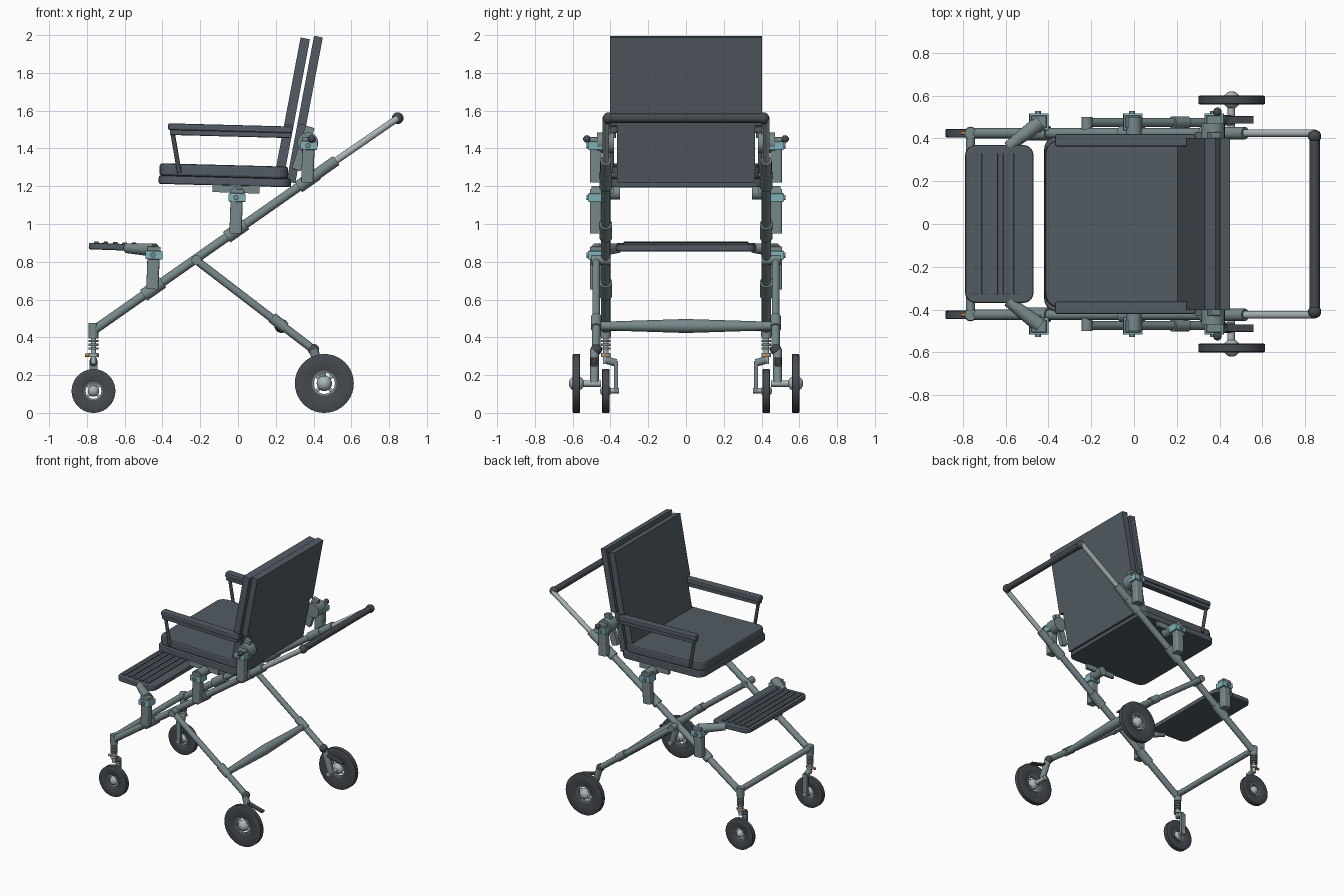
import bpy, bmesh, math
from mathutils import Vector, Matrix

if "Cube" in bpy.data.objects:
    bpy.data.objects.remove(bpy.data.objects["Cube"])


def material(name, rgb):
    m = bpy.data.materials.new(name)
    m.use_nodes = True
    m.diffuse_color = (*rgb, 1)
    m.node_tree.nodes["Principled BSDF"].inputs["Base Color"].default_value = (*rgb, 1)
    return m


PAD = material("slate padding", (0.085, 0.105, 0.125))
RUBBER = material("dark rubber", (0.06, 0.068, 0.078))
STEEL = material("grey teal steel", (0.19, 0.25, 0.26))
LIGHT = material("light steel", (0.40, 0.46, 0.47))
BLUE = material("pale blue clamp", (0.22, 0.45, 0.50))
ORANGE = material("orange pin", (0.55, 0.22, 0.05))


def finish(name, bm, mat, smooth=False):
    bmesh.ops.recalc_face_normals(bm, faces=bm.faces)
    me = bpy.data.meshes.new(name)
    bm.to_mesh(me)
    bm.free()
    me.materials.append(mat)
    ob = bpy.data.objects.new(name, me)
    bpy.context.collection.objects.link(ob)
    if smooth:
        bpy.ops.object.select_all(action='DESELECT')
        ob.select_set(True)
        bpy.context.view_layer.objects.active = ob
        bpy.ops.object.shade_smooth_by_angle(angle=math.radians(40))
    return ob


def tube(name, p, q, r, mat, r2=None):
    p, q = Vector(p), Vector(q)
    d = q - p
    M = Matrix.Translation((p + q) / 2) @ d.to_track_quat('Z', 'Y').to_matrix().to_4x4()
    bm = bmesh.new()
    bmesh.ops.create_cone(bm, cap_ends=True, segments=20, radius1=r,
                          radius2=r if r2 is None else r2, depth=d.length, matrix=M)
    return finish(name, bm, mat, True)


def ball(name, c, r, mat):
    bm = bmesh.new()
    bmesh.ops.create_uvsphere(bm, u_segments=20, v_segments=12, radius=r,
                              matrix=Matrix.Translation(c))
    return finish(name, bm, mat, True)


# Box with rounded upright corners, softened rims and a pitch about y
def box(name, c, size, mat, pitch=0, yaw=0, corner=0, rim=0):
    bm = bmesh.new()
    bmesh.ops.create_cube(bm, size=1, matrix=Matrix.Diagonal((*size, 1)))
    if corner:
        upright = [e for e in bm.edges
                   if abs(e.verts[0].co.z - e.verts[1].co.z) > size[2] / 2]
        bmesh.ops.bevel(bm, geom=upright, offset=corner, segments=5, profile=0.5, affect='EDGES')
    if rim:
        flat = [e for e in bm.edges if abs(e.verts[0].co.z - e.verts[1].co.z) < 1e-5]
        bmesh.ops.bevel(bm, geom=flat, offset=rim, segments=2, profile=0.5, affect='EDGES')
    bm.transform(Matrix.Translation(c) @ Matrix.Rotation(math.radians(yaw), 4, 'Z')
                 @ Matrix.Rotation(math.radians(pitch), 4, 'Y'))
    return finish(name, bm, mat)


# Closed (radius, y) profile spun about the wheel axle
def lathe(name, c, profile, mat, n=40):
    bm = bmesh.new()
    rings = []
    for i in range(n):
        a = 2 * math.pi * i / n
        rings.append([bm.verts.new((c[0] + r * math.cos(a), c[1] + y, c[2] + r * math.sin(a)))
                      for r, y in profile])
    k = len(profile)
    for i in range(n):
        a, b = rings[i], rings[(i + 1) % n]
        for j in range(k):
            bm.faces.new((a[j], a[(j + 1) % k], b[(j + 1) % k], b[j]))
    return finish(name, bm, mat, True)


def wheel(name, c, R, w):
    h, inner = w / 2, R * 0.42
    lathe(name + "_tyre", c, [(R, -h * .85), (R, h * .85), (R * .96, h), (R * .6, h * .75),
                              (inner, h * .5), (inner, -h * .5), (R * .6, -h * .75),
                              (R * .96, -h)], RUBBER)
    lathe(name + "_rim", c, [(inner, -h * .6), (inner, h * .6), (inner * .85, h * .6),
                             (inner * .85, -h * .6)], STEEL)
    ball(name + "_hub", c, inner * .62, LIGHT)
    for i in range(4):
        a = math.pi * (i / 2 + .25)
        tube(name + "_spoke", c, (c[0] + inner * .92 * math.cos(a), c[1],
                                  c[2] + inner * .92 * math.sin(a)), inner * .14, LIGHT)


# Height of the main rail at a given x
def rail(x):
    return 0.972 + 0.7 * x


# Post on the rail with a clamp head and a pin
def clamp(x, low, high, s):
    y = s * 0.478
    box("clamp_post", (x, y, (low + high) / 2), (.065, .06, high - low), STEEL, 2, corner=.012)
    box("clamp_head", (x + .005, y, high), (.09, .08, .045), BLUE, 2, rim=.006)
    box("clamp_cap", (x + .005, y, high + .033), (.07, .06, .025), STEEL, 2, rim=.006)
    tube("clamp_bolt", (x, y - .05, high), (x, y + .05, high), .014, STEEL)
    tube("rail_sleeve", (x - .05, s * .425, rail(x - .05)), (x + .05, s * .425, rail(x + .05)),
         .034, STEEL)
    tube("clamp_pin", (x - .01, s * .41, low + .005), (x - .01, s * .455, low + .005), .009, ORANGE)


# Seat
box("seat_base", (-.07, 0, 1.226), (.70, .82, .045), PAD, 1.5, corner=.06, rim=.008)
box("seat_cushion", (-.075, 0, 1.28), (.68, .78, .065), PAD, 1.5, corner=.06, rim=.012)


# Backrest panels, narrower between the armrests
def back_panel(name, base, length, thick, notch):
    half = [(.365, 0), (.365, notch), (.403, notch), (.403, length)]
    outline = half + [(-y, z) for y, z in reversed(half)]
    bm = bmesh.new()
    face = bm.faces.new([bm.verts.new((0, y, z)) for y, z in outline])
    ext = bmesh.ops.extrude_face_region(bm, geom=[face])
    bmesh.ops.translate(bm, verts=[v for v in ext["geom"] if isinstance(v, bmesh.types.BMVert)],
                        vec=(thick, 0, 0))
    bm.transform(Matrix.Translation(base) @ Matrix.Rotation(math.radians(10.7), 4, 'Y'))
    finish(name, bm, PAD)


back_panel("back_cushion", (.195, 0, 1.265), .735, .05, .27)
back_panel("back_shell", (.257, 0, 1.225), .785, .047, .31)

# Footrest with raised ribs
box("footrest_board", (-.63, 0, .878), (.32, .74, .035), PAD, 2, corner=.05, rim=.008)
for i in range(5):
    x = -.75 + i * .05
    box("footrest_rib", (x, 0, .897 - (x + .63) * .035), (.026, .66, .014), PAD, 2, rim=.004)

# Cross members and push handle
tube("front_crossbar", (-.765, -.42, .455), (-.765, .42, .455), .022, STEEL)
for s in (-1, 1):
    tube("rear_crossbar", (.23, 0, .46), (.23, s * .47, .46), .037, STEEL, .022)
tube("push_handle", (.845, -.4, 1.56), (.845, .4, 1.56), .024, RUBBER)

for s in (-1, 1):
    y, yl = s * .425, s * .475

    # Inclined rail and telescopic handle tube
    tube("main_rail", (-.765, y, rail(-.765)), (.52, y, rail(.52)), .024, STEEL)
    tube("rail_upper_sleeve", (.34, y, rail(.34)), (.52, y, rail(.52)), .029, STEEL)
    tube("handle_tube", (.5, y, rail(.5)), (.845, y, 1.56), .018, LIGHT)
    ball("handle_end", (.845, s * .41, 1.56), .031, RUBBER)

    # Rear leg, pivot and wheel
    tube("leg_pivot", (-.22, s * .40, .81), (-.22, s * .50, .81), .026, STEEL)
    tube("rear_leg", (-.23, yl, .815), (.22, yl, .47), .021, STEEL)
    tube("leg_collar", (.18, yl, .505), (.25, yl, .45), .029, STEEL)
    tube("leg_lower", (.23, yl, .465), (.4, yl, .335), .022, STEEL)
    ball("leg_end", (.4, yl, .335), .03, RUBBER)
    tube("rear_wheel_arm", (.4, s * .485, .335), (.455, s * .485, .155), .024, STEEL)
    tube("rear_axle", (.455, s * .45, .155), (.455, s * .605, .155), .017, LIGHT)
    box("brake_lever", (.49, s * .487, .27), (.14, .035, .015), RUBBER, 15, rim=.004)
    wheel("rear_wheel", (.457, s * .58, .156), .156, .04)

    # Sprung front caster
    x = -.765
    tube("caster_socket", (x, y, .405), (x, y, .475), .027, STEEL)
    tube("caster_stem", (x, y, .26), (x, y, .42), .014, LIGHT)
    for i in range(4):
        tube("spring_coil", (x, y, .335 + i * .02), (x, y, .347 + i * .02), .026, STEEL)
    tube("caster_ring", (x, y, .297), (x, y, .318), .025, LIGHT)
    tube("caster_pin", (x - .045, y, .305), (x + .03, y, .305), .009, ORANGE)
    tube("fork_shoulder", (x, y, .28), (x, s * .37, .265), .02, STEEL)
    box("fork_arm", (x, s * .37, .19), (.04, .02, .17), STEEL, rim=.004)
    tube("front_axle", (x, s * .355, .118), (x, s * .45, .118), .015, LIGHT)
    wheel("front_wheel", (x, y, .116), .116, .04)

    # Seat, back and footrest mounts
    clamp(-.01, .95, 1.14, s)
    clamp(.37, 1.22, 1.415, s)
    clamp(-.45, .655, .835, s)
    tube("seat_pivot", (0, s * .35, 1.165), (0, s * .50, 1.165), .035, STEEL)
    box("seat_bracket", (-.01, s * .395, 1.19), (.25, .02, .05), STEEL, 2)
    box("back_bracket", (.345, s * .415, 1.40), (.05, .03, .24), STEEL, 18, rim=.006)
    tube("back_pivot", (.37, s * .38, 1.43), (.37, s * .47, 1.43), .055, STEEL)
    ball("back_knob", (.39, s * .525, 1.45), .02, RUBBER)
    tube("footrest_arm", (-.44, s * .475, .862), (-.59, s * .36, .872), .036, STEEL, .026)

    # Armrest and strut
    box("armrest_base", (-.04, s * .392, 1.478), (.64, .045, .03), PAD, 1.5, rim=.006)
    box("armrest_pad", (-.04, s * .392, 1.507), (.66, .06, .035), PAD, 1.5, corner=.015, rim=.008)
    tube("armrest_strut", (-.31, s * .392, 1.27), (-.345, s * .392, 1.475), .012, RUBBER)
